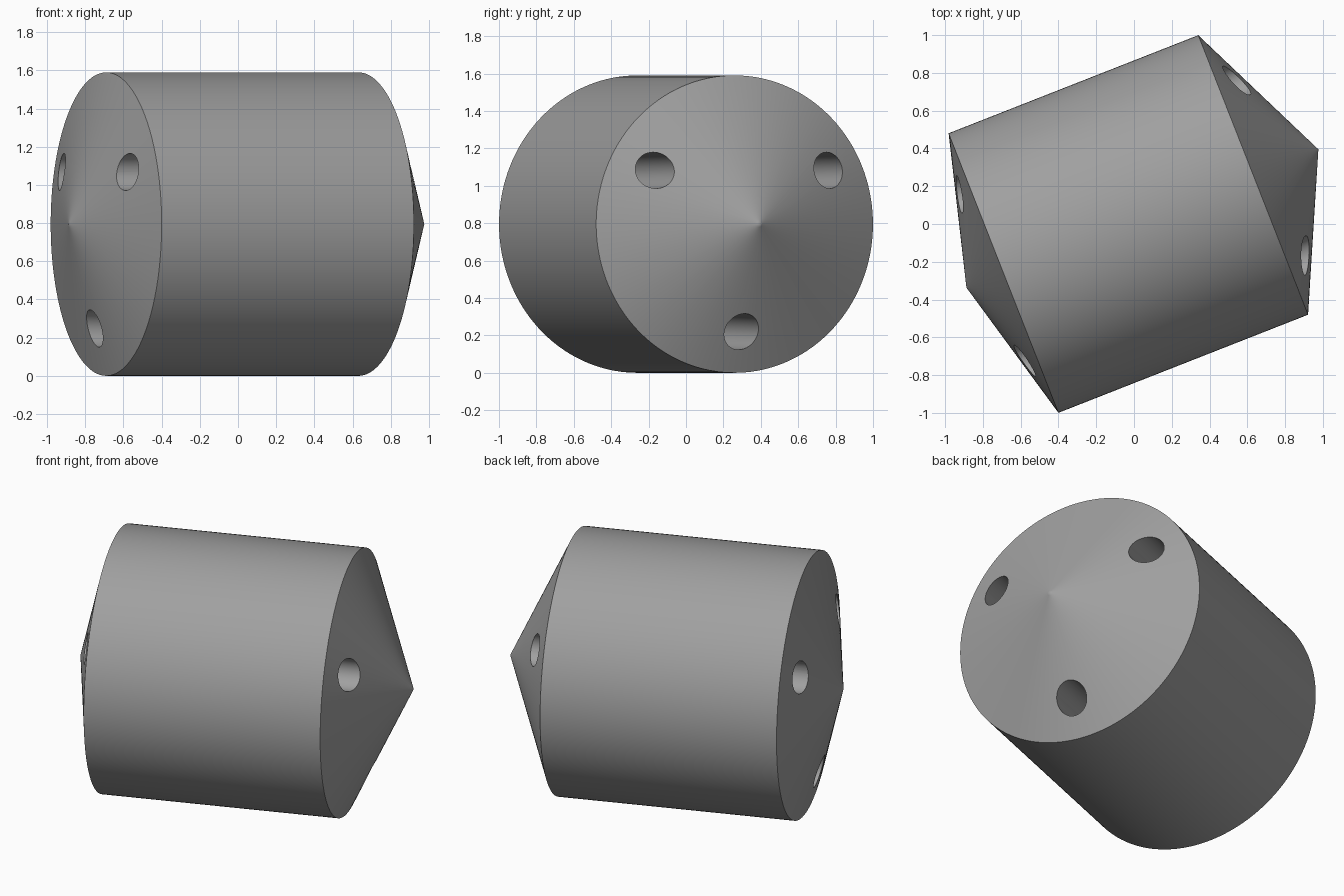
import bpy, bmesh, math
from mathutils import Vector

if "Cube" in bpy.data.objects:
    bpy.data.objects.remove(bpy.data.objects["Cube"])

RADIUS, HALF, TIP_A, TIP_B = 0.795, 0.71, 0.371, 0.211
HOLE_R, RING_A, RING_B = 0.097, 0.575, 0.547   # hole radius, hole circle at each end

grey = bpy.data.materials.new("grey metal")
grey.diffuse_color = (0.35, 0.35, 0.35, 1)
grey.use_nodes = True
grey.node_tree.nodes["Principled BSDF"].inputs["Base Color"].default_value = grey.diffuse_color


def add_object(name, bm):
    bmesh.ops.recalc_face_normals(bm, faces=bm.faces)
    mesh = bpy.data.meshes.new(name)
    bm.to_mesh(mesh)
    bm.free()
    obj = bpy.data.objects.new(name, mesh)
    bpy.context.collection.objects.link(obj)
    mesh.materials.append(grey)
    return obj


# Body: drum with a shallow cone on each end, turned around the x axis
profile = [(-HALF - TIP_B, 0), (-HALF - TIP_B * 0.98, RADIUS * 0.02), (-HALF, RADIUS),
           (HALF, RADIUS), (HALF + TIP_A * 0.98, RADIUS * 0.02), (HALF + TIP_A, 0)]
bm = bmesh.new()
verts = [bm.verts.new((x, 0, r)) for x, r in profile]
edges = [bm.edges.new(pair) for pair in zip(verts, verts[1:])]
bmesh.ops.spin(bm, geom=verts + edges, cent=(0, 0, 0), axis=(1, 0, 0),
               angle=math.tau, steps=160, use_duplicate=False)
bmesh.ops.remove_doubles(bm, verts=bm.verts, dist=1e-4)
body = add_object("drum_body", bm)

# Three lengthwise bores, slightly converging from one end to the other
bm = bmesh.new()
for deg in (30, 150, 270):
    spoke = Vector((0, math.cos(math.radians(deg)), math.sin(math.radians(deg))))
    start = spoke * RING_B + Vector((-HALF - 0.06, 0, 0))
    end = spoke * RING_A + Vector((HALF + 0.10, 0, 0))
    path = end - start
    place = path.to_track_quat('Z', 'Y').to_matrix().to_4x4()
    place.translation = (start + end) / 2
    bmesh.ops.create_cone(bm, cap_ends=True, segments=64, radius1=HOLE_R, radius2=HOLE_R,
                          depth=path.length + 0.6, matrix=place)
cutter = add_object("bore_cutter", bm)
cutter.hide_render = True

bpy.context.view_layer.objects.active = body
body.select_set(True)
cut = body.modifiers.new("bores", 'BOOLEAN')
cut.operation, cut.solver, cut.object = 'DIFFERENCE', 'EXACT', cutter
bpy.ops.object.modifier_apply(modifier=cut.name)
bpy.data.objects.remove(cutter)
bpy.ops.object.shade_smooth_by_angle(angle=math.radians(20))

# Turn and stand the drum in place
body.rotation_euler = (0, 0, math.radians(21.45))
body.location = (-0.03, 0, RADIUS)
